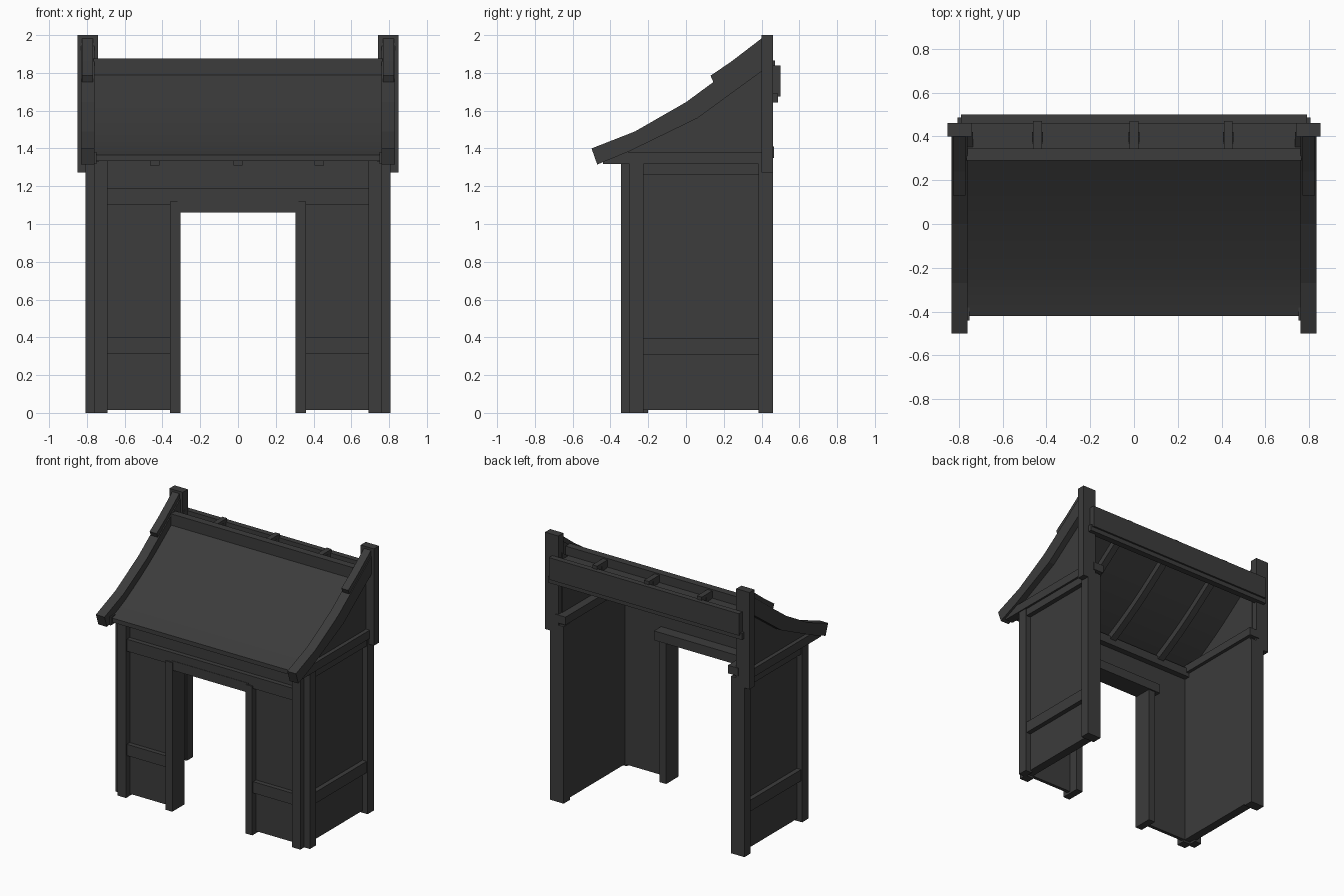
import bpy, bmesh

if "Cube" in bpy.data.objects:
    bpy.data.objects.remove(bpy.data.objects["Cube"])

mat = bpy.data.materials.new("dark_wood")
mat.diffuse_color = (0.045, 0.045, 0.045, 1)
mat.use_nodes = True
mat.node_tree.nodes["Principled BSDF"].inputs["Base Color"].default_value = mat.diffuse_color


def prism(name, pts, x0, x1, mirror=False):
    """Extrude a (y, z) outline along x, optionally mirrored across x = 0."""
    bm = bmesh.new()
    face = bm.faces.new([bm.verts.new((x0, y, z)) for y, z in pts])
    ext = bmesh.ops.extrude_face_region(bm, geom=[face])["geom"]
    verts = [v for v in ext if isinstance(v, bmesh.types.BMVert)]
    bmesh.ops.translate(bm, vec=(x1 - x0, 0, 0), verts=verts)
    bmesh.ops.recalc_face_normals(bm, faces=bm.faces)
    me = bpy.data.meshes.new(name)
    bm.to_mesh(me)
    bm.free()
    me.materials.append(mat)
    ob = bpy.data.objects.new(name, me)
    bpy.context.collection.objects.link(ob)
    if mirror:
        ob.modifiers.new("mirror", 'MIRROR')
    return ob


def box(name, x, y, z, mirror=False):
    pts = [(y[0], z[0]), (y[1], z[0]), (y[1], z[1]), (y[0], z[1])]
    return prism(name, pts, x[0], x[1], mirror)


def band(line, t):
    """Close a (y, z) line into a strip of vertical thickness t."""
    return line + [(y, z - t) for y, z in reversed(line)]


# Front wall panels and frame
box("front_wall", (0.33, 0.765), (-0.30, -0.275), (0.015, 1.37), True)
box("front_wall_top", (-0.34, 0.34), (-0.30, -0.275), (1.08, 1.37))
box("front_corner_post", (0.69, 0.76), (-0.345, -0.28), (0, 1.36), True)
box("door_jamb", (0.305, 0.36), (-0.345, -0.20), (0, 1.12), True)
box("front_low_rail", (0.35, 0.70), (-0.335, -0.29), (0.315, 0.40), True)
box("front_top_rail", (-0.70, 0.70), (-0.335, -0.29), (1.10, 1.19))
box("door_lintel", (-0.32, 0.32), (-0.338, -0.21), (1.06, 1.13))
box("inner_lintel", (-0.40, 0.40), (-0.28, -0.19), (1.06, 1.13))

# Side walls and frame
box("side_wall", (0.70, 0.765), (-0.30, 0.44), (0.015, 1.35), True)
box("side_front_post", (0.75, 0.808), (-0.30, -0.225), (0, 1.33), True)
box("side_back_post", (0.695, 0.808), (0.385, 0.46), (0, 1.33), True)
box("side_low_rail", (0.75, 0.80), (-0.23, 0.39), (0.31, 0.395), True)
box("side_top_rail", (0.75, 0.80), (-0.23, 0.39), (1.262, 1.33), True)

# Wall plates under the roof
box("side_wall_plate", (0.675, 0.76), (-0.30, 0.467), (1.35, 1.41), True)
box("front_wall_plate", (-0.70, 0.70), (-0.30, -0.23), (1.32, 1.385))

# Gables: recessed panel, sill beam, curved bargeboard, upper cap, rear post
prism("gable_panel", [(-0.40, 1.33), (0.42, 1.33), (0.42, 1.86),
                      (0.06, 1.60), (-0.30, 1.41)], 0.735, 0.785, True)
box("gable_sill", (0.75, 0.815), (-0.44, 0.41), (1.317, 1.38), True)
prism("bargeboard", [(-0.50, 1.40), (-0.27, 1.49), (0.0, 1.645), (0.15, 1.755),
                     (0.41, 1.95), (0.41, 1.815), (0.06, 1.56), (-0.30, 1.385),
                     (-0.47, 1.315)], 0.76, 0.832, True)
prism("bargeboard_cap", [(0.13, 1.785), (0.24, 1.86), (0.41, 1.99), (0.41, 1.90),
                         (0.15, 1.74)], 0.768, 0.826, True)
box("rear_gable_post", (0.74, 0.85), (0.40, 0.46), (1.272, 2.0), True)

# Curved roof sheet with rafters beneath
roof = [(-0.42, 1.365), (-0.34, 1.395), (-0.25, 1.437), (-0.16, 1.486), (-0.07, 1.539),
        (0.02, 1.595), (0.11, 1.656), (0.20, 1.721), (0.34, 1.825)]
roof_ob = prism("roof_sheet", band(roof, 0.032), -0.765, 0.765)
under = [(y, z - 0.03) for y, z in roof[1:]] + [(0.42, 1.845)]
for x in (-0.44, 0.0, 0.43):
    prism("rafter", band(under, 0.055), x - 0.025, x + 0.025)
    box("ridge_bracket", (x - 0.02, x + 0.02), (0.33, 0.47), (1.80, 1.865))

# Ridge beams and rear fascia
box("ridge_front_beam", (-0.765, 0.765), (0.29, 0.345), (1.79, 1.875))
box("ridge_core_beam", (-0.76, 0.76), (0.34, 0.462), (1.72, 1.81))
box("rear_fascia", (-0.79, 0.79), (0.458, 0.50), (1.675, 1.84))
box("rear_fascia_trim", (-0.805, 0.805), (0.44, 0.487), (1.642, 1.69))

# Smooth the curved roof while keeping its edges crisp
bpy.ops.object.select_all(action='DESELECT')
roof_ob.select_set(True)
bpy.context.view_layer.objects.active = roof_ob
bpy.ops.object.shade_smooth_by_angle()
